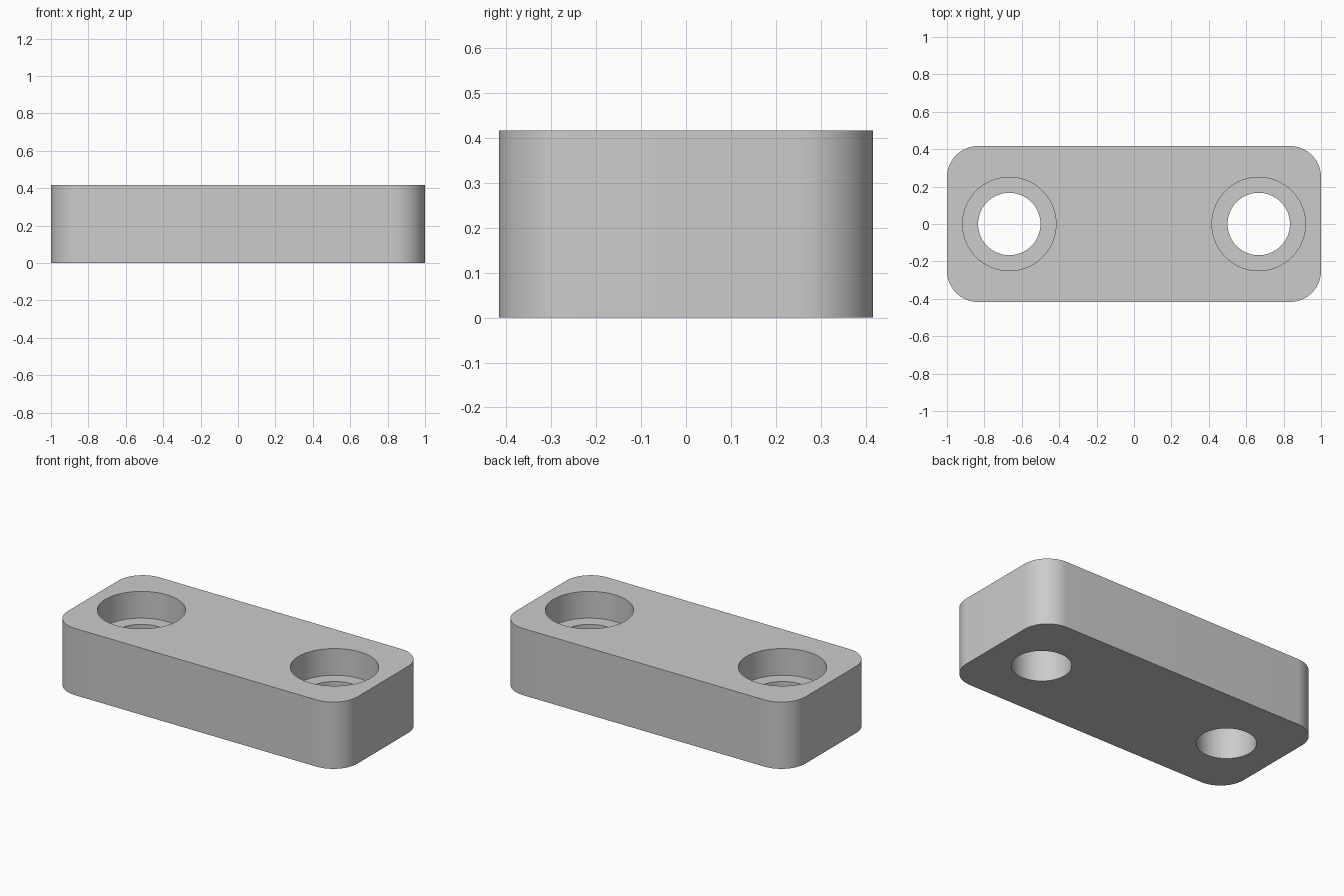
import bpy
import bmesh
import math

LENGTH, WIDTH, HEIGHT = 2.0, 0.8333, 0.4167
CORNER_R = 0.1667
HOLE_X, HOLE_R, BORE_R, BORE_DEPTH = 0.6667, 0.1667, 0.25, 0.1667
OVERSHOOT = 0.1

cube = bpy.data.objects.get("Cube")
if cube:
    bpy.data.objects.remove(cube, do_unlink=True)

grey = bpy.data.materials.new("plain grey")
grey.use_nodes = True
colour = (0.6, 0.6, 0.6, 1.0)
grey.diffuse_color = colour
grey.node_tree.nodes["Principled BSDF"].inputs["Base Color"].default_value = colour


def add_object(name, bm):
    bmesh.ops.recalc_face_normals(bm, faces=bm.faces)
    mesh = bpy.data.meshes.new(name)
    bm.to_mesh(mesh)
    bm.free()
    mesh.materials.append(grey)
    obj = bpy.data.objects.new(name, mesh)
    bpy.context.collection.objects.link(obj)
    return obj


# Block with rounded vertical corners
def make_block():
    bm = bmesh.new()
    bmesh.ops.create_cube(bm, size=1)
    bmesh.ops.scale(bm, vec=(LENGTH, WIDTH, HEIGHT), verts=bm.verts)
    bmesh.ops.translate(bm, vec=(0, 0, HEIGHT / 2), verts=bm.verts)
    uprights = [e for e in bm.edges
                if abs(e.verts[0].co.z - e.verts[1].co.z) > HEIGHT / 2]
    bmesh.ops.bevel(bm, geom=uprights, offset=CORNER_R, offset_type='OFFSET',
                    segments=16, profile=0.5, affect='EDGES')
    return add_object("mounting_block", bm)


# Stepped cutter: a through hole widening to a counterbore
def make_cutter(x):
    shelf, top = HEIGHT - BORE_DEPTH, HEIGHT + OVERSHOOT
    profile = [(0, -OVERSHOOT), (HOLE_R, -OVERSHOOT), (HOLE_R, shelf),
               (BORE_R, shelf), (BORE_R, top), (0, top)]
    bm = bmesh.new()
    verts = [bm.verts.new((r, 0, z)) for r, z in profile]
    edges = [bm.edges.new(pair) for pair in zip(verts, verts[1:])]
    bmesh.ops.spin(bm, geom=verts + edges, cent=(0, 0, 0), axis=(0, 0, 1),
                   angle=math.tau, steps=72)
    bmesh.ops.remove_doubles(bm, verts=bm.verts, dist=1e-5)
    bmesh.ops.translate(bm, vec=(x, 0, 0), verts=bm.verts)
    cutter = add_object("hole_cutter", bm)
    cutter.hide_render = True
    return cutter


block = make_block()
bpy.ops.object.select_all(action='DESELECT')
block.select_set(True)
bpy.context.view_layer.objects.active = block

# Left and right screw holes
for side in (-1, 1):
    cutter = make_cutter(side * HOLE_X)
    cut = block.modifiers.new("screw_hole", 'BOOLEAN')
    cut.operation = 'DIFFERENCE'
    cut.solver = 'EXACT'
    cut.object = cutter
    bpy.ops.object.modifier_apply(modifier=cut.name)
    bpy.data.objects.remove(cutter, do_unlink=True)

bpy.ops.object.shade_smooth_by_angle(angle=math.radians(30))
